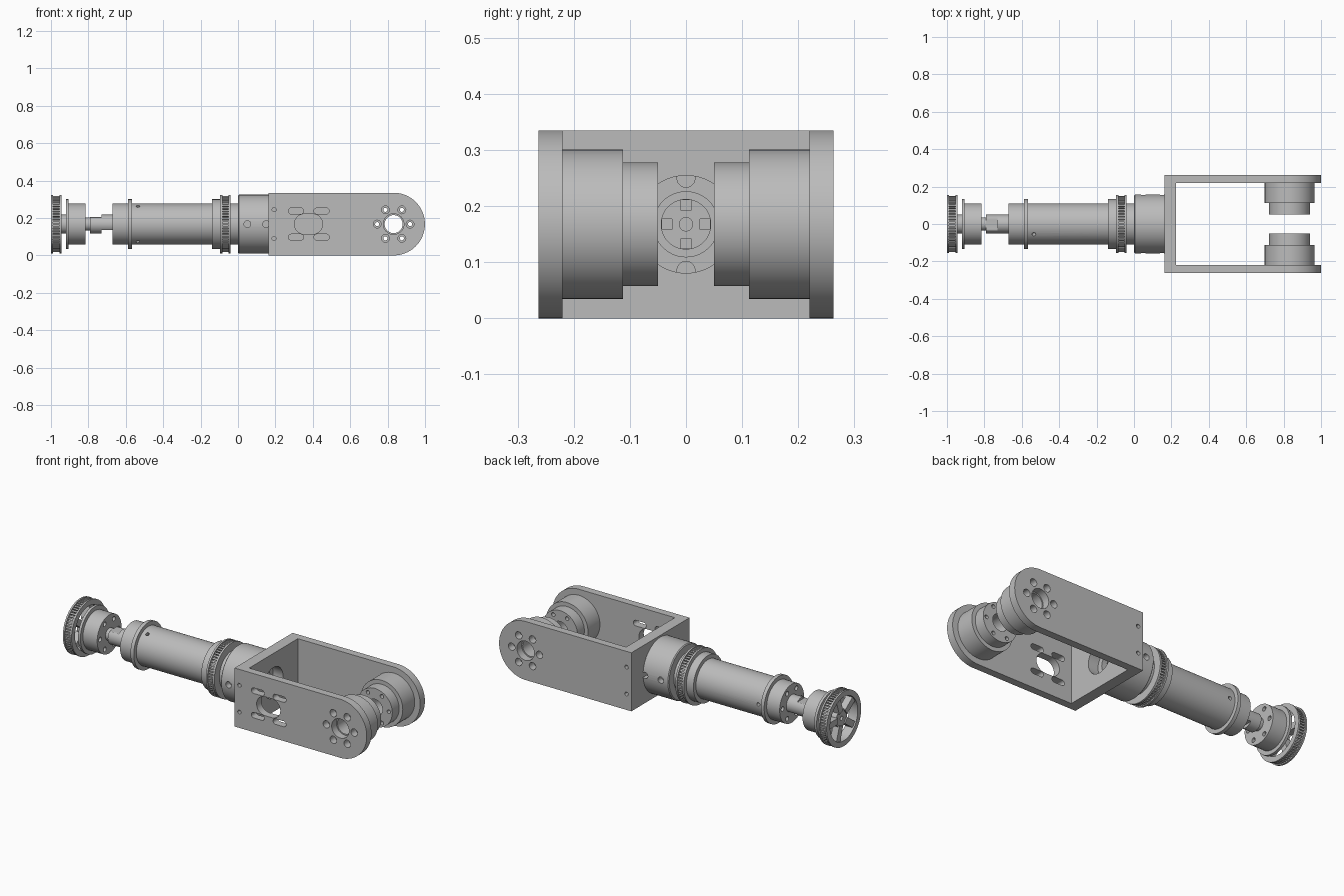
import bpy, bmesh
from math import sin, cos, pi, radians
from mathutils import Matrix, Vector

if "Cube" in bpy.data.objects:
    bpy.data.objects.remove(bpy.data.objects["Cube"])

AXIS_Z = 0.1675   # height of the shaft axis; all parts are built around it
PIVOT = 0.832     # x of the fork pivot

metal = bpy.data.materials.new("grey_metal")
metal.use_nodes = True
GREY = (0.5, 0.5, 0.5, 1)
metal.diffuse_color = GREY
metal.node_tree.nodes["Principled BSDF"].inputs["Base Color"].default_value = GREY


# ---- outlines ----
def circle(r, n=32):
    return [(r * cos(2 * pi * i / n), r * sin(2 * pi * i / n)) for i in range(n)]


def stadium(half, r, n=24):
    arc = [-pi / 2 + pi * i / n for i in range(n + 1)]
    right = [(half + r * cos(a), r * sin(a)) for a in arc]
    return right + [(-u, -v) for u, v in right]


def rect(w, h):
    return [(-w, -h), (w, -h), (w, h), (-w, h)]


# ---- solids ----
def place(axis, u, v, w):
    return Vector({"X": (w, u, v), "Y": (u, w, v), "Z": (u, v, w)}[axis])


def prism(bm, pts, axis, centre, half, spin=0):
    """Extrude an outline along an axis, then turn it about the shaft."""
    turn = Matrix.Rotation(spin, 3, "X")
    ends = [[bm.verts.new(turn @ (place(axis, u, v, w) + Vector(centre))) for u, v in pts]
            for w in (-half, half)]
    bm.faces.new(ends[0])
    bm.faces.new(ends[1])
    for i in range(len(pts)):
        j = (i + 1) % len(pts)
        bm.faces.new((ends[0][i], ends[0][j], ends[1][j], ends[1][i]))


def lathe(bm, profile, axis="X", cx=0, n=72):
    """Turn a closed (distance, radius) profile; radius 0 is the axis."""
    rings = []
    for t, r in profile:
        if r == 0:
            rings.append([bm.verts.new(place(axis, 0, 0, t) + Vector((cx, 0, 0)))] * n)
        else:
            rings.append([bm.verts.new(place(axis, u, v, t) + Vector((cx, 0, 0)))
                          for u, v in circle(r, n)])
    for k, a in enumerate(rings):
        b = rings[(k + 1) % len(rings)]
        if a[0] is a[1] and b[0] is b[1]:
            continue
        for i in range(n):
            j = (i + 1) % n
            quad = list(dict.fromkeys((a[i], a[j], b[j], b[i])))
            bm.faces.new(quad)


def make(name, bm):
    bmesh.ops.recalc_face_normals(bm, faces=bm.faces)
    mesh = bpy.data.meshes.new(name)
    bm.to_mesh(mesh)
    bm.free()
    mesh.materials.append(metal)
    ob = bpy.data.objects.new(name, mesh)
    ob.location.z = AXIS_Z
    bpy.context.collection.objects.link(ob)
    return ob


def carve(ob, bm, operation="DIFFERENCE"):
    """Apply a boolean with a temporary cutter."""
    cutter = make("cutter", bm)
    cutter.hide_render = True
    mod = ob.modifiers.new("cut", "BOOLEAN")
    mod.operation, mod.solver, mod.object = operation, "EXACT", cutter
    bpy.context.view_layer.update()
    graph = bpy.context.evaluated_depsgraph_get()
    ob.data = bpy.data.meshes.new_from_object(ob.evaluated_get(graph))
    ob.modifiers.clear()
    bpy.data.objects.remove(cutter)


def finish(ob):
    ob.data.shade_smooth()
    ob.data.set_sharp_from_angle(angle=radians(30))


def bolt_circle(bm, axis, centre, ring, r, half, n=6):
    for u, v in circle(ring, n):
        prism(bm, circle(r, 20), axis, Vector(centre) + place(axis, u, v, 0), half)


# ---- fork: U section trimmed by a round-ended outline, then drilled ----
bm = bmesh.new()
u_shape = [(0.162, -0.263), (1.1, -0.263), (1.1, -0.22), (0.225, -0.22),
           (0.225, 0.22), (1.1, 0.22), (1.1, 0.263), (0.162, 0.263)]
prism(bm, u_shape, "Z", (0, 0, 0), 0.3)
fork = make("fork", bm)
bm = bmesh.new()
prism(bm, stadium(0.666, AXIS_Z, 48), "Y", (PIVOT - 0.666, 0, 0), 0.4)
carve(fork, bm, "INTERSECT")

bm = bmesh.new()
prism(bm, circle(0.055, 48), "Y", (PIVOT, 0, 0), 0.4)
bolt_circle(bm, "Y", (PIVOT, 0, 0), 0.088, 0.021, 0.4)
prism(bm, circle(0.087, 48), "X", (0.19, 0, 0), 0.08)
prism(bm, stadium(0.021, 0.054), "Y", (0.377, -0.24, 0), 0.05)
for z in (-0.07, 0.07):
    for x in (0.31, 0.447):
        prism(bm, stadium(0.025, 0.016), "Y", (x, -0.24, z), 0.05)
    for y in (-0.263, 0.263):
        prism(bm, circle(0.011, 16), "Y", (0.193, y, z * 1.1), 0.03)
carve(fork, bm)
finish(fork)

# ---- stepped pivot hubs inside the fork ----
for side, label in ((-1, "front"), (1, "back")):
    bm = bmesh.new()
    profile = [(0.22, 0.048), (0.22, 0.133), (0.112, 0.133),
               (0.112, 0.11), (0.05, 0.11), (0.05, 0.048)]
    lathe(bm, [(side * t, r) for t, r in profile], "Y", PIVOT)
    hub = make(label + "_pivot_hub", bm)
    bm = bmesh.new()
    bolt_circle(bm, "Y", (PIVOT, 0, 0), 0.088, 0.011, 0.3)
    carve(hub, bm)
    finish(hub)

# ---- arm tube with collars, belt groove and end housing ----
bm = bmesh.new()
lathe(bm, [(-0.67, 0), (-0.67, 0.11), (-0.588, 0.11), (-0.588, 0.133), (-0.567, 0.133),
           (-0.567, 0.11), (-0.14, 0.11), (-0.14, 0.133), (-0.095, 0.133), (-0.095, 0.156),
           (-0.084, 0.156), (-0.084, 0.14), (-0.052, 0.14), (-0.052, 0.156), (-0.041, 0.156),
           (-0.041, 0.11), (0.0, 0.11), (0.0, 0.152), (0.005, 0.157), (0.162, 0.157),
           (0.162, 0.058), (0.1, 0.058), (0.1, 0)])
arm = make("arm_tube", bm)
bm = bmesh.new()
bolt_circle(bm, "X", (-0.67, 0, 0), 0.083, 0.013, 0.04)
for angle in (60, 180, 300):
    prism(bm, circle(0.01, 16), "Y", (-0.535, -0.11, 0), 0.03, radians(angle))
for side in (-1, 1):
    for x in (0.05, 0.15):
        prism(bm, circle(0.018, 24), "Y", (x, side * 0.157, 0), 0.035)
    prism(bm, circle(0.016, 24), "X", (0.162, 0, side * 0.082), 0.03)
carve(arm, bm)
finish(arm)

# ---- bearing insert seen through the fork base ----
bm = bmesh.new()
prism(bm, circle(0.045, 48), "X", (0.12, 0, 0), 0.02)
insert = make("bearing_insert", bm)
bm = bmesh.new()
prism(bm, circle(0.012, 20), "X", (0.14, 0, 0), 0.015)
for k in range(4):
    prism(bm, rect(0.009, 0.009), "X", (0.14, 0.034, 0), 0.01, k * pi / 2)
carve(insert, bm)
finish(insert)

# ---- wrist carrier behind the pulley ----
bm = bmesh.new()
lathe(bm, [(-0.985, 0), (-0.985, 0.05), (-0.92, 0.05), (-0.92, 0.133), (-0.905, 0.133),
           (-0.905, 0.11), (-0.815, 0.11), (-0.815, 0)])
carrier = make("wrist_carrier", bm)
bm = bmesh.new()
bolt_circle(bm, "X", (-0.815, 0, 0), 0.083, 0.013, 0.04)
prism(bm, circle(0.012, 20), "X", (-0.985, 0, 0), 0.03)
carve(carrier, bm)
finish(carrier)

# ---- flatted shaft halves between carrier and arm ----
bm = bmesh.new()
prism(bm, circle(0.035), "X", (-0.8, 0, 0), 0.02)
prism(bm, [(u, min(v, 0.037)) for u, v in circle(0.05, 48)], "X", (-0.76, 0, 0), 0.03)
prism(bm, [(u, max(v, -0.032)) for u, v in circle(0.05, 48)], "X", (-0.698, 0, 0), 0.032)
finish(make("wrist_shaft", bm))

# ---- open pulley: flanged rim with five spokes ----
bm = bmesh.new()
lathe(bm, [(-1.0, 0.125), (-1.0, 0.156), (-0.99, 0.156), (-0.99, 0.14), (-0.955, 0.14),
           (-0.955, 0.156), (-0.945, 0.156), (-0.945, 0.125)])
for k in range(5):
    prism(bm, rect(0.045, 0.018), "X", (-0.972, 0.085, 0), 0.02, 2 * pi * k / 5)
finish(make("spoked_pulley", bm))

# ---- belt teeth around both grooves ----
for name, x, half in (("pulley_teeth", -0.9725, 0.018), ("arm_teeth", -0.068, 0.0165)):
    bm = bmesh.new()
    for k in range(60):
        prism(bm, rect(0.006, 0.0045), "X", (x, 0.144, 0), half, 2 * pi * k / 60)
    finish(make(name, bm))
